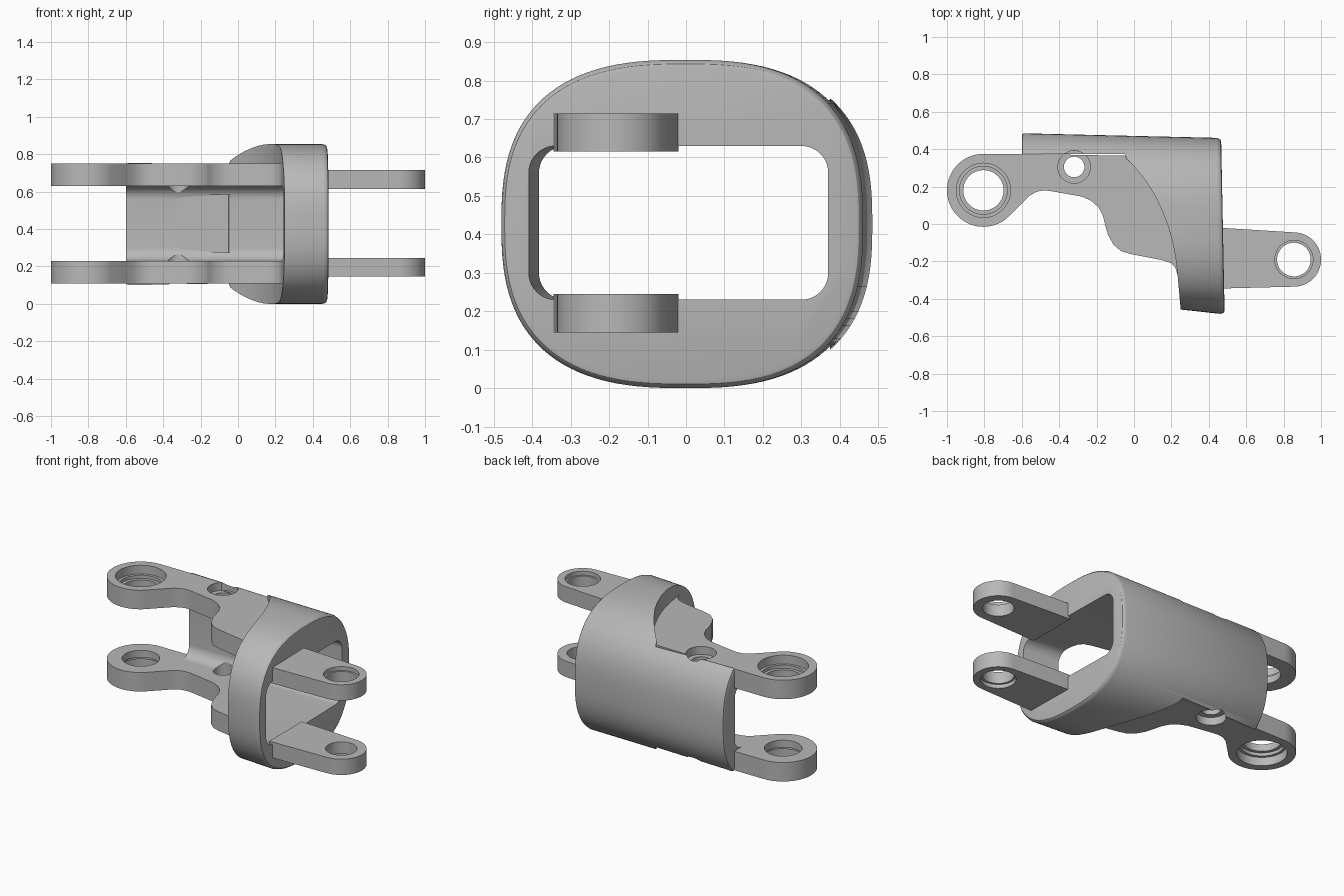
import bpy, bmesh, math

if "Cube" in bpy.data.objects:
    bpy.data.objects.remove(bpy.data.objects["Cube"], do_unlink=True)

grey = bpy.data.materials.new("plain grey")
grey.use_nodes = True
colour = (0.48, 0.48, 0.48, 1)
grey.diffuse_color = colour
grey.node_tree.nodes["Principled BSDF"].inputs["Base Color"].default_value = colour

MID = 0.427  # height of the centre line


def loft(name, rings):
    """Closed solid through rings of 3D points."""
    bm = bmesh.new()
    vs = [[bm.verts.new(p) for p in ring] for ring in rings]
    n = len(vs[0])
    for a, b in zip(vs, vs[1:]):
        for i in range(n):
            j = (i + 1) % n
            bm.faces.new((a[i], a[j], b[j], b[i]))
    bm.faces.new(vs[0])
    bm.faces.new(vs[-1])
    bmesh.ops.recalc_face_normals(bm, faces=bm.faces)
    mesh = bpy.data.meshes.new(name)
    bm.to_mesh(mesh)
    bm.free()
    mesh.materials.append(grey)
    ob = bpy.data.objects.new(name, mesh)
    bpy.context.collection.objects.link(ob)
    return ob


def prism(name, outline, z0, z1):
    return loft(name, [[(x, y, z) for x, y in outline] for z in (z0, z1)])


def arc(cx, cy, r, a0, a1, n=24):
    angles = [math.radians(a0 + (a1 - a0) * i / n) for i in range(n + 1)]
    return [(cx + r * math.cos(a), cy + r * math.sin(a)) for a in angles]


def combine(target, other, operation="DIFFERENCE"):
    """Apply a boolean and discard the second solid."""
    mod = target.modifiers.new("combine", "BOOLEAN")
    mod.operation = operation
    mod.solver = "EXACT"
    mod.object = other
    bpy.context.view_layer.objects.active = target
    bpy.ops.object.modifier_apply(modifier=mod.name)
    bpy.data.objects.remove(other, do_unlink=True)


def bore(target, x, y, r, z0, z1):
    combine(target, prism("bore", arc(x, y, r, 0, 360, 48)[:-1], z0, z1))


def smooth(ob):
    bpy.ops.object.select_all(action="DESELECT")
    ob.select_set(True)
    bpy.context.view_layer.objects.active = ob
    bpy.ops.object.shade_smooth_by_angle(angle=math.radians(30))


# Tapered oval sleeve, with rounded ends
def oval(x, inset, tilt):
    front = 0.483 + 0.11 * (x - 0.475) - inset
    back = 0.46 + 0.0233 * (0.475 - x) - inset
    ring = []
    for i in range(112):
        a = math.tau * i / 112
        c, s = math.cos(a), math.sin(a)
        y = math.copysign(abs(c) ** (2 / 2.65), c) * (back if c > 0 else front)
        z = MID + math.copysign(abs(s) ** (2 / 2.65), s) * (MID - inset)
        ring.append((x - tilt * y, y, z))
    return ring


housing = loft("housing", [oval(-0.6, 0.012, 0), oval(-0.596, 0.004, 0),
                           oval(-0.588, 0, 0), oval(0.45, 0, 0.02),
                           oval(0.464, 0.004, 0.02), oval(0.472, 0.011, 0.02),
                           oval(0.475, 0.022, 0.02)])

# Sweeping cut that opens the front of the sleeve
sweep = [(-1.2, 0.375), (-0.05, 0.375), (-0.04, 0.35), (0, 0.308), (0.04, 0.26),
         (0.08, 0.205), (0.12, 0.138), (0.155, 0.06), (0.185, -0.02), (0.207, -0.1),
         (0.222, -0.18), (0.232, -0.26), (0.24, -0.35), (0.25, -0.46),
         (0.25, -0.8), (-1.2, -0.8)]
combine(housing, prism("sweep_cut", sweep, -0.2, 1.1))

# Fork plates, first as one block
fork = arc(-0.805, 0.18, 0.195, 90, 308, 36) + [
    (-0.6, 0.11), (-0.56, 0.15), (-0.52, 0.173), (-0.48, 0.18), (-0.44, 0.175),
    (-0.28, 0.147), (-0.23, 0.125), (-0.19, 0.09), (-0.165, 0.04), (-0.153, -0.01),
    (-0.138, -0.06), (-0.11, -0.11), (-0.07, -0.145), (-0.02, -0.16), (0.15, -0.193),
    (0.2, -0.21), (0.222, -0.235), (0.24, -0.3), (0.3, -0.3), (0.3, 0.34),
    (-0.05, 0.365), (-0.6, 0.375)]
combine(housing, prism("fork_block", fork, 0.11, 0.75), "UNION")


# Rounded rectangular passage through the sleeve
def passage(x):
    front, back, r = -0.408 - 0.11 * (x - 0.475), 0.37, 0.07
    lo, hi = 0.23 + r, 0.63 - r
    pts = []
    for cy, cz, a in ((back - r, hi, 0), (front + r, hi, 90),
                      (front + r, lo, 180), (back - r, lo, 270)):
        pts += arc(cy, cz, r, a, a + 90, 10)
    return [(x, y, z) for y, z in pts]


combine(housing, loft("passage", [passage(-1.1), passage(0.7)]))
gap = [(-1.1, -0.2), (-0.6, -0.2), (-0.6, 0.6), (-1.1, 0.6)]
combine(housing, prism("fork_gap", gap, 0.23, 0.63))

# Stepped pivot holes and small screw holes in both plates
for x, y, steps in ((-0.805, 0.18, ((0.108, 0.2), (0.128, 0.075), (0.145, 0.055))),
                    (-0.32, 0.305, ((0.055, 0.2), (0.087, 0.05)))):
    for r, depth in steps:
        bore(housing, x, y, r, 0.75 - depth, 0.9)
        bore(housing, x, y, r, -0.1, 0.11 + depth)
smooth(housing)

# Pair of lugs on the other end
lug = [(0.46, -0.345), (0.855, -0.335)] + arc(0.855, -0.19, 0.145, -88, 86, 32) + [(0.46, -0.02)]
for name, z0, cb0, cb1 in (("upper_lug", 0.615, 0.69, 0.8), ("lower_lug", 0.145, 0.05, 0.17)):
    ob = prism(name, lug, z0, z0 + 0.1)
    bore(ob, 0.855, -0.19, 0.09, z0 - 0.1, z0 + 0.2)
    bore(ob, 0.855, -0.19, 0.102, cb0, cb1)
    smooth(ob)
